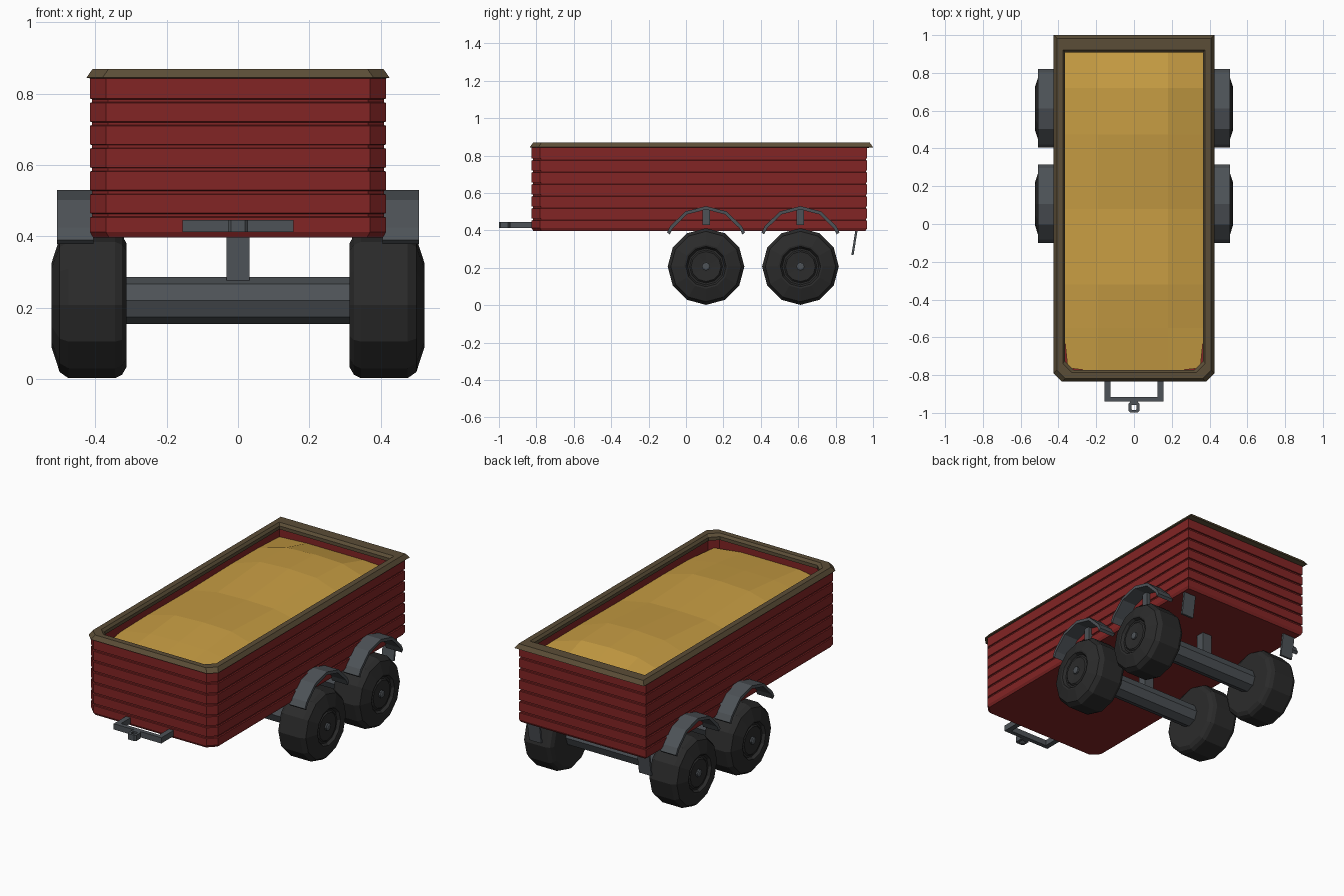
import bpy, bmesh, math
from mathutils import Matrix

if "Cube" in bpy.data.objects:
    bpy.data.objects.remove(bpy.data.objects["Cube"])


def mat(name, rgb):
    m = bpy.data.materials.new(name)
    m.diffuse_color = (*rgb, 1)
    m.use_nodes = True
    m.node_tree.nodes["Principled BSDF"].inputs["Base Color"].default_value = m.diffuse_color
    return m


RED = mat("barn red", (0.225, 0.018, 0.018))
WOOD = mat("dark wood trim", (0.105, 0.075, 0.038))
GRAIN = mat("golden grain", (0.56, 0.33, 0.055))
STEEL = mat("steel grey", (0.075, 0.085, 0.095))
RUBBER = mat("tyre black", (0.024, 0.024, 0.024))


def finish(name, bm, material):
    bmesh.ops.recalc_face_normals(bm, faces=bm.faces)
    me = bpy.data.meshes.new(name)
    bm.to_mesh(me)
    bm.free()
    me.materials.append(material)
    ob = bpy.data.objects.new(name, me)
    bpy.context.collection.objects.link(ob)
    return ob


def loft(name, rings, material, caps=True, closed=False):
    """Skin a list of equal-length point rings."""
    bm = bmesh.new()
    vs = [[bm.verts.new(p) for p in r] for r in rings]
    n = len(rings[0])
    pairs = list(zip(vs, vs[1:])) + ([(vs[-1], vs[0])] if closed else [])
    for a, b in pairs:
        for i in range(n):
            j = (i + 1) % n
            bm.faces.new((a[i], a[j], b[j], b[i]))
    if caps and not closed:
        bm.faces.new(vs[0])
        bm.faces.new(vs[-1])
    return finish(name, bm, material)


def box(name, x0, x1, y0, y1, z0, z1, material=STEEL):
    bm = bmesh.new()
    m = Matrix.Translation(((x0 + x1) / 2, (y0 + y1) / 2, (z0 + z1) / 2)) @ \
        Matrix.Diagonal((x1 - x0, y1 - y0, z1 - z0, 1))
    bmesh.ops.create_cube(bm, size=1, matrix=m)
    return finish(name, bm, material)


def outline(w, y0, y1, z, c=0.045):
    """Rectangle with the two front corners cut off."""
    return [(-w + c, y0, z), (w - c, y0, z), (w, y0 + c, z),
            (w, y1, z), (-w, y1, z), (-w, y0 + c, z)]


def revolve(name, profile, sides, y, z, material, sx=1):
    """Turn (x, radius) points around an axle line."""
    rings = [[(sx * x, y + r * math.cos(2 * math.pi * i / sides),
               z + r * math.sin(2 * math.pi * i / sides)) for i in range(sides)]
             for x, r in profile]
    return loft(name, rings, material)


# Planked body: outer wall with grooves, then inner wall down to the floor
def wall(d, z):
    return outline(0.415 - d, -0.825 + d, 0.968 - d, z)


rings = [wall(0.008, 0.397), wall(0.0, 0.412)]
for k in range(6):
    zg = 0.459 + 0.0642 * k
    rings += [wall(0, zg - 0.006), wall(0.006, zg - 0.004),
              wall(0.006, zg + 0.004), wall(0, zg + 0.006)]
rings += [wall(0, 0.852), outline(0.372, -0.782, 0.918, 0.852),
          outline(0.372, -0.782, 0.918, 0.45)]
loft("wagon_body", rings, RED)

# Wooden rim around the top
loft("top_rim", [outline(0.425, -0.835, 1.0, 0.845),
                 outline(0.408, -0.818, 0.983, 0.869),
                 outline(0.376, -0.786, 0.922, 0.869),
                 outline(0.364, -0.774, 0.908, 0.855),
                 outline(0.364, -0.774, 0.908, 0.835),
                 outline(0.374, -0.784, 0.92, 0.835)], WOOD, closed=True)

# Heaped grain: coarse mound
bm = bmesh.new()
xs = [-0.373, -0.19, 0, 0.18, 0.373]
ys = [-0.782, -0.55, -0.32, 0.08, 0.475, 0.72, 0.918]
bumps = [0.0, 0.03, 0.055, 0.035, 0.07, 0.06, 0.0]
grid = []
for j, y in enumerate(ys):
    row = []
    for i, x in enumerate(xs):
        side = (0.15, 0.85, 1.0, 0.9, 0.1)[i]
        row.append(bm.verts.new((x, y, 0.785 + bumps[j] * side + 0.01 * (side > 0.5))))
    grid.append(row)
for j in range(len(ys) - 1):
    for i in range(len(xs) - 1):
        bm.faces.new((grid[j][i], grid[j][i + 1], grid[j + 1][i + 1], grid[j + 1][i]))
# cut the two front corners to follow the body
for v in (grid[0][0], grid[0][-1]):
    v.co.x *= 0.94
    v.co.y += 0.02
finish("grain_load", bm, GRAIN)

# Running gear, repeated for both axles
tyre = [(0.313, 0.06), (0.313, 0.174), (0.325, 0.195), (0.345, 0.205), (0.475, 0.205),
        (0.50, 0.188), (0.523, 0.118), (0.521, 0.108), (0.505, 0.098), (0.505, 0.088),
        (0.512, 0.08), (0.508, 0.03)]
arch = [(-0.208, 0.18), (-0.19, 0.215), (-0.11, 0.292), (0, 0.32),
        (0.11, 0.292), (0.19, 0.215), (0.208, 0.18)]
for tag, yc in (("front", 0.107), ("rear", 0.612)):
    revolve(tag + "_axle", [(-0.33, 0.066), (0.33, 0.066)], 8, yc, 0.22, STEEL)
    box(tag + "_axle_post", -0.032, 0.032, yc - 0.025, yc + 0.025, 0.27, 0.41)
    for side, s in (("right", 1), ("left", -1)):
        nm = f"{tag}_{side}_"
        revolve(nm + "wheel", tyre, 12, yc, 0.207, RUBBER, s)
        revolve(nm + "hub", [(0.50, 0.022), (0.518, 0.022), (0.522, 0.014)], 8,
                yc, 0.207, STEEL, s)
        # angular mudguard strip with thickness
        sec = []
        for y, z in arch:
            k = 1 - 0.018 / math.hypot(y, z)
            sec.append([(s * 0.405, yc + y, 0.21 + z), (s * 0.508, yc + y, 0.21 + z),
                        (s * 0.508, yc + y * k, 0.21 + z * k),
                        (s * 0.405, yc + y * k, 0.21 + z * k)])
        loft(nm + "mudguard", sec, STEEL)
        box(nm + "mudguard_bracket", *sorted((s * 0.41, s * 0.435)),
            yc - 0.02, yc + 0.02, 0.43, 0.52)

# Tilted mud flaps under the tail
for side, s in (("right", 1), ("left", -1)):
    loft(side + "_mud_flap",
         [[(s * x, y + dy, z) for x, dy in ((0.32, -0.006), (0.40, -0.006),
                                            (0.40, 0.006), (0.32, 0.006))]
          for y, z in ((0.89, 0.268), (0.912, 0.405))], STEEL)
    box(side + "_drawbar_arm", *sorted((s * 0.125, s * 0.156)), -0.94, -0.81, 0.412, 0.446)

# Drawbar with hitch eye
box("drawbar_cross", -0.126, 0.126, -0.94, -0.915, 0.412, 0.446)


def eye(r, z):
    c = r * 0.3
    return [(x, -0.971 + y, z) for x, y in
            ((-r + c, -r), (r - c, -r), (r, -r + c), (r, r - c),
             (r - c, r), (-r + c, r), (-r, r - c), (-r, -r + c))]


loft("hitch_eye", [eye(0.028, 0.412), eye(0.028, 0.446), eye(0.014, 0.446),
                   eye(0.014, 0.412)], STEEL, closed=True)
box("hitch_neck", -0.02, 0.02, -0.952, -0.935, 0.412, 0.446)
